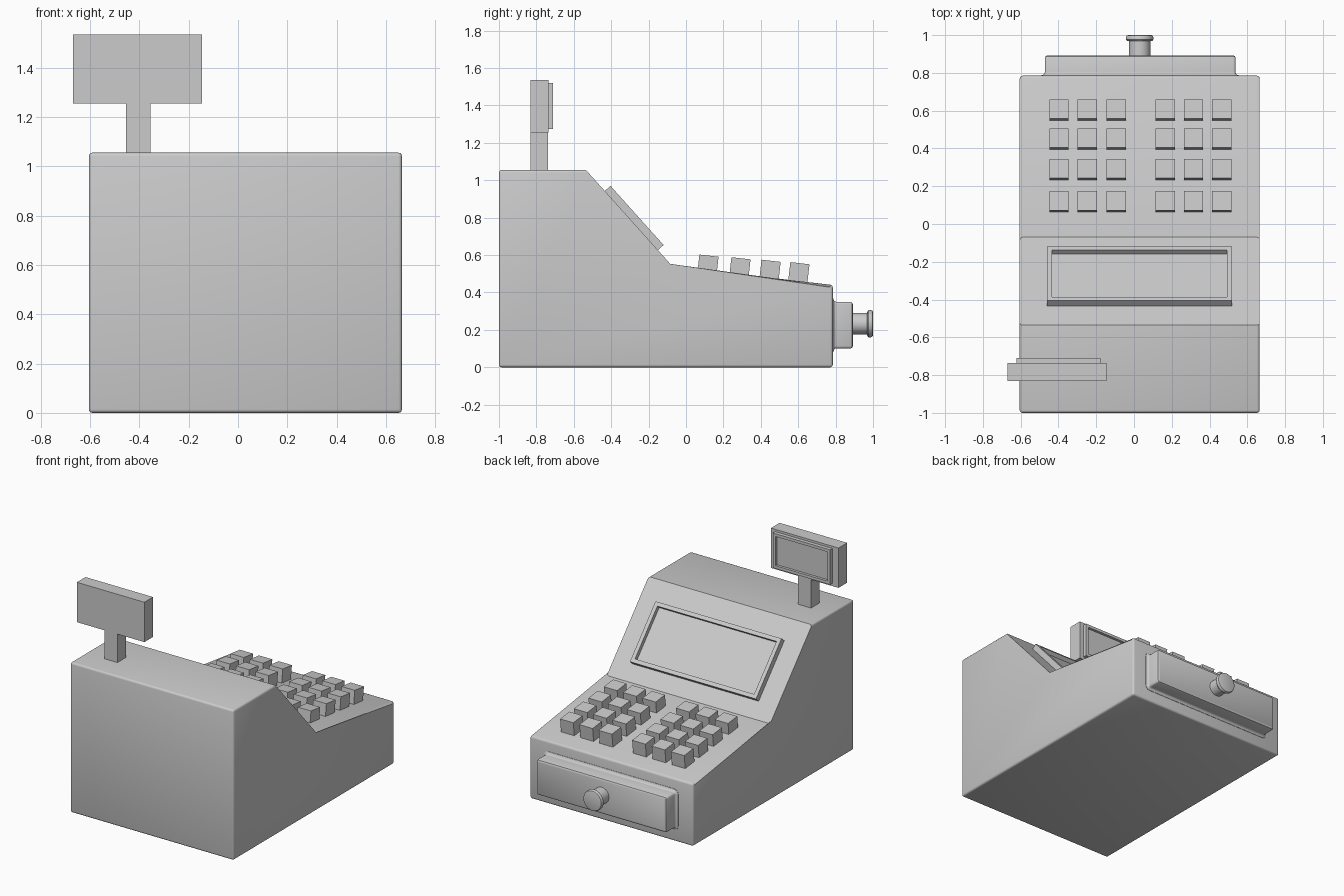
import bpy, bmesh, math
from mathutils import Matrix, Vector

if "Cube" in bpy.data.objects:
    bpy.data.objects.remove(bpy.data.objects["Cube"])

CX = 0.03  # centre line of the cabinet


def finish(name, bm, smooth=False):
    bmesh.ops.recalc_face_normals(bm, faces=bm.faces[:])
    me = bpy.data.meshes.new(name)
    bm.to_mesh(me)
    bm.free()
    ob = bpy.data.objects.new(name, me)
    bpy.context.collection.objects.link(ob)
    if smooth:
        bpy.ops.object.select_all(action='DESELECT')
        ob.select_set(True)
        bpy.context.view_layer.objects.active = ob
        bpy.ops.object.shade_smooth_by_angle(angle=math.radians(35))
    return ob


def skin(name, rings, smooth=False):
    """Join closed rings of points into a capped solid."""
    bm = bmesh.new()
    vs = [[bm.verts.new(p) for p in ring] for ring in rings]
    n = len(vs[0])
    for a, b in zip(vs, vs[1:]):
        for i in range(n):
            j = (i + 1) % n
            bm.faces.new((a[i], a[j], b[j], b[i]))
    bm.faces.new(vs[0][::-1])
    bm.faces.new(vs[-1])
    return finish(name, bm, smooth)


def panel(name, loc, w, h, steps, tilt=0.0, radius=0.0):
    """Rectangle rings (inset, height) along a normal tilted from +z towards +y."""
    m = Matrix.Translation(loc) @ Matrix.Rotation(-tilt, 4, 'X')
    rings = []
    for inset, z in steps:
        ring, r = [], max(radius - inset, 0.002)
        for k, (sx, sy) in enumerate(((1, 1), (-1, 1), (-1, -1), (1, -1))):
            x, y = sx * (w / 2 - inset), sy * (h / 2 - inset)
            if not radius:
                ring.append(m @ Vector((x, y, z)))
                continue
            for s in range(4):
                a = math.pi / 2 * (k + s / 3)
                ring.append(m @ Vector((x - sx * r + r * math.cos(a),
                                        y - sy * r + r * math.sin(a), z)))
        rings.append(ring)
    return skin(name, rings, bool(radius))


# Cabinet: extruded side profile, softened everywhere but around the slope
profile = [(-1, 0), (0.785, 0), (0.785, 0.44), (-0.07, 0.537), (-0.535, 1.055), (-1, 1.055)]
bm = bmesh.new()
left = [bm.verts.new((-0.605, y, z)) for y, z in profile]
right = [bm.verts.new((0.665, y, z)) for y, z in profile]
bm.faces.new(left)
bm.faces.new(right[::-1])
for i in range(6):
    j = (i + 1) % 6
    f = bm.faces.new((left[i], right[i], right[j], left[j]))
    if i == 3:
        slope_edges = set(f.edges)
soft = [e for e in bm.edges if e not in slope_edges]
bmesh.ops.bevel(bm, geom=soft, offset=0.014, offset_type='OFFSET', segments=3,
                profile=0.5, affect='EDGES', clamp_overlap=True)
finish("cabinet", bm, True)

# Drawer with a flared root and rounded front edge
drawer = [(-0.02, -0.01), (-0.018, 0.0), (-0.006, 0.004), (-0.001, 0.01), (0, 0.018),
          (0, 0.092), (0.004, 0.101), (0.014, 0.106)]
panel("drawer", (CX + 0.003, 0.787, 0.225), 1.01, 0.25, drawer, math.pi / 2, 0.014)

# Drawer knob: turned stem and cap
knob = [(0.057, 0.88), (0.057, 0.968), (0.067, 0.970), (0.073, 0.977), (0.073, 0.989),
        (0.069, 0.997), (0.060, 1.0)]
skin("drawer_knob", [[(CX + r * math.cos(a), y, 0.233 + r * math.sin(a))
                      for a in (math.tau * i / 32 for i in range(32))]
                     for r, y in knob], True)

# Main screen: raised frame with a recessed face lying on the slope
slope = math.atan2(0.518, 0.465)
panel("main_screen", (CX, -0.296, 0.781), 0.98, 0.425,
      [(0, -0.02), (0, 0.046), (0.027, 0.046), (0.027, 0.018)], slope)

# Keys: two blocks of three columns, four rows
deck = math.atan2(0.097, 0.855)
for row, y in enumerate((0.123, 0.294, 0.455, 0.609)):
    top = 0.597 - 0.083 * (y - 0.12)
    for col, x in enumerate((-0.397, -0.247, -0.095, 0.165, 0.315, 0.465)):
        panel(f"key_{row}_{col}", (x, y, top), 0.103, 0.103, [(0, -0.11), (0, 0)], deck)

# Customer display on its post, screen facing the keyboard side
panel("display_post", (-0.405, -0.785, 1.04), 0.10, 0.093, [(0, 0), (0, 0.22)])
panel("display_head", (-0.4075, -0.832, 1.395), 0.525, 0.28, [(0, 0), (0, 0.096)], math.pi / 2)
panel("display_screen", (-0.4, -0.74, 1.397), 0.445, 0.245,
      [(0, 0), (0, 0.03), (0.02, 0.03), (0.02, 0.012)], math.pi / 2)
